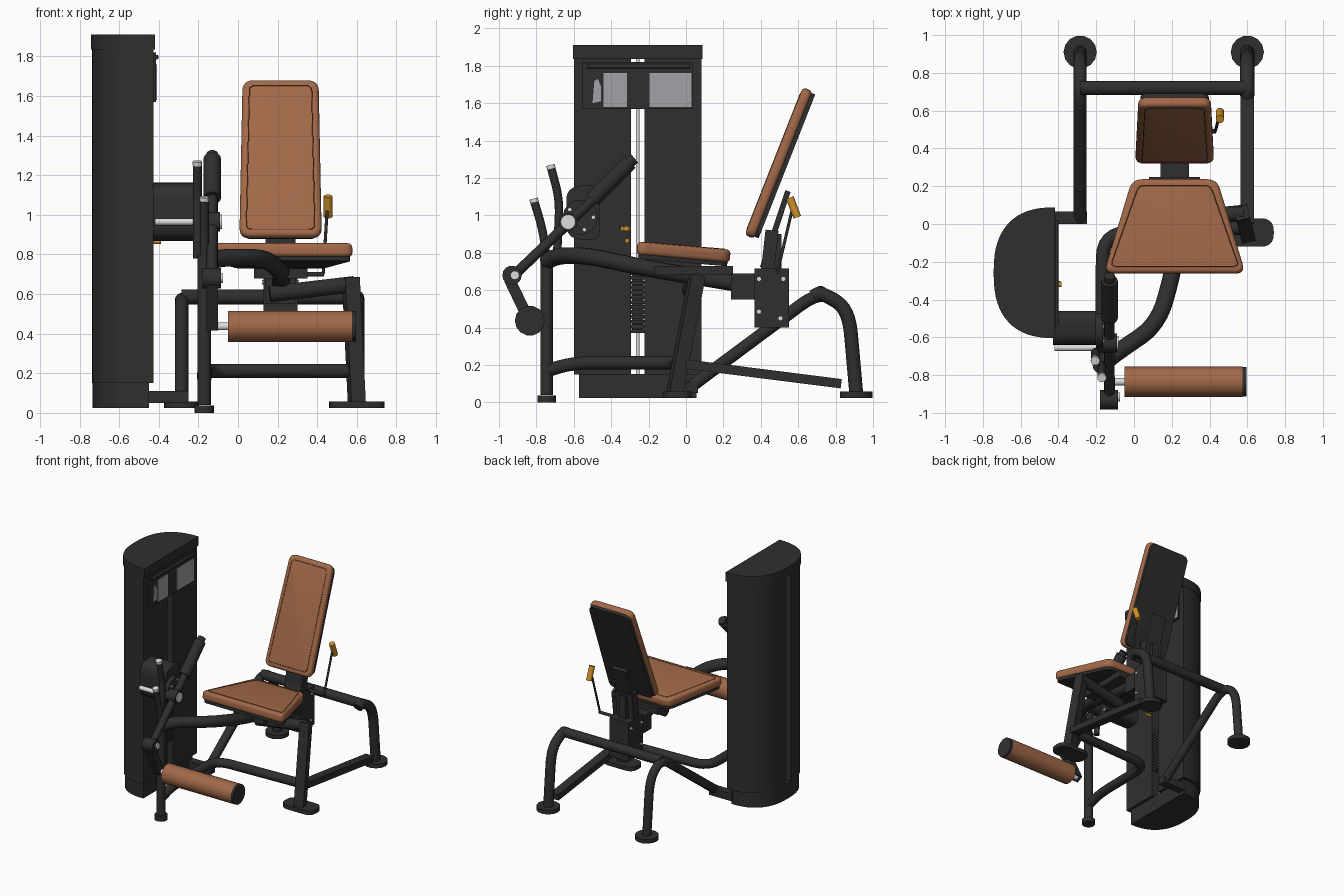
import bpy, bmesh, math
from mathutils import Vector, Matrix

if "Cube" in bpy.data.objects:
    bpy.data.objects.remove(bpy.data.objects["Cube"])


def material(name, r, g, b):
    m = bpy.data.materials.new(name)
    m.use_nodes = True
    m.diffuse_color = (r, g, b, 1)
    m.node_tree.nodes["Principled BSDF"].inputs["Base Color"].default_value = (r, g, b, 1)
    return m


BLACK = material("black_paint", .028, .028, .028)
TAN = material("tan_leather", .36, .14, .065)
SEAM = material("dark_stitching", .14, .05, .025)
CHROME = material("chrome", .72, .72, .72)
GREY = material("grey_placard", .36, .36, .39)
ORANGE = material("orange_grip", .62, .28, .02)


def finish(ob, mat):
    ob.data.materials.append(mat)
    bpy.ops.object.select_all(action='DESELECT')
    ob.select_set(True)
    bpy.context.view_layer.objects.active = ob
    bpy.ops.object.convert(target='MESH')
    bpy.ops.object.shade_smooth_by_angle(angle=math.radians(35))
    return ob


def fillet(pts, r, closed=False, n=6):
    """Round the corners of a polyline."""
    pts = [Vector(p) for p in pts]
    out = []
    for i, p in enumerate(pts):
        if not closed and i in (0, len(pts) - 1):
            out.append(p)
            continue
        a, b = pts[i - 1] - p, pts[(i + 1) % len(pts)] - p
        p0 = p + a.normalized() * min(r, a.length * .45)
        p1 = p + b.normalized() * min(r, b.length * .45)
        for k in range(n + 1):
            t = k / n
            out.append(p0 * (1 - t) ** 2 + p * 2 * t * (1 - t) + p1 * t * t)
    return out


def tube(name, pts, r, mat=BLACK, bend=.1, closed=False, matrix=None):
    cu = bpy.data.curves.new(name, 'CURVE')
    cu.dimensions = '3D'
    cu.bevel_depth, cu.bevel_resolution, cu.use_fill_caps = r, 5, True
    path = fillet(pts, bend, closed)
    sp = cu.splines.new('POLY')
    sp.points.add(len(path) - 1)
    sp.use_cyclic_u = closed
    for q, p in zip(sp.points, path):
        q.co = (*p, 1)
    ob = bpy.data.objects.new(name, cu)
    bpy.context.collection.objects.link(ob)
    if matrix:
        ob.matrix_world = matrix
    return finish(ob, mat)


def prism(name, pts, lo, hi, mat=BLACK, axis='Z', bevel=0, matrix=None):
    """Extrude a 2D outline: (x, y) along Z or (y, z) along X."""
    bm = bmesh.new()
    place = (lambda p: (p[0], p[1], lo)) if axis == 'Z' else (lambda p: (lo, p[0], p[1]))
    face = bm.faces.new([bm.verts.new(place(p)) for p in pts])
    new = bmesh.ops.extrude_face_region(bm, geom=[face])['geom']
    move = Vector((0, 0, hi - lo)) if axis == 'Z' else Vector((hi - lo, 0, 0))
    bmesh.ops.translate(bm, vec=move, verts=[v for v in new if isinstance(v, bmesh.types.BMVert)])
    bmesh.ops.recalc_face_normals(bm, faces=bm.faces)
    me = bpy.data.meshes.new(name)
    bm.to_mesh(me)
    bm.free()
    ob = bpy.data.objects.new(name, me)
    bpy.context.collection.objects.link(ob)
    if matrix:
        ob.matrix_world = matrix
    if bevel:
        mod = ob.modifiers.new("round", 'BEVEL')
        mod.width, mod.segments, mod.angle_limit = bevel, 4, math.radians(50)
    return finish(ob, mat)


def rect(a0, b0, a1, b1):
    return [(a0, b0), (a1, b0), (a1, b1), (a0, b1)]


def box(name, x, y, z, mat=BLACK, bevel=0):
    return prism(name, rect(x[0], y[0], x[1], y[1]), z[0], z[1], mat, bevel=bevel)


def beam(name, a, b, w, h, mat=BLACK):
    a, b = Vector(a), Vector(b)
    m = Matrix.Translation(a) @ (b - a).to_track_quat('Z', 'X').to_matrix().to_4x4()
    return prism(name, rect(-h / 2, -w / 2, h / 2, w / 2), 0, (b - a).length, mat, matrix=m)


# Weight tower: two rounded halves either side of an open slot
MID = -.258


def tower_arc(side, gap, ry, rx, face):
    pts = [(face, MID + side * gap)]
    t0 = math.asin((gap / ry) ** 1.25)
    for i in range(17):
        t = t0 + (math.pi / 2 - t0) * i / 16
        pts.append((face - rx * max(math.cos(t), 0) ** .8, MID + side * ry * math.sin(t) ** .8))
    return pts


for side, label in ((-1, "front"), (1, "rear")):
    prism("tower_shell_" + label, tower_arc(side, .035, .342, .31, -.427), .15, 1.84)
for name, ry, rx, face, lo, hi in (("tower_cap", .346, .325, -.418, 1.835, 1.91),
                                   ("tower_base", .315, .285, -.45, .025, .152)):
    front, rear = (tower_arc(s, 0, ry, rx, face) for s in (-1, 1))
    prism(name, front[1:] + rear[:1:-1], lo, hi)
tube("guide_rod", [(-.47, MID, .15), (-.47, MID, 1.84)], .01, CHROME)
for i in range(13):
    z = .37 + i * .026
    box("weight_plate", (-.68, -.436), (MID - .035, MID + .035), (z, z + .02))
box("weight_core", (-.67, -.45), (MID - .03, MID + .03), (.37, .69))

# Instruction panel on the tower face
box("display_panel", (-.428, -.414), (-.555, .035), (1.57, 1.82))
tube("display_rail", [(-.412, -.53, 1.797), (-.412, .02, 1.797)], .012)
for y0, y1 in ((-.44, -.315), (-.195, .03)):
    box("placard", (-.416, -.41), (y0, y1), (1.58, 1.76), GREY)
prism("placard_figure", [(-.50, 1.60), (-.455, 1.61), (-.455, 1.69), (-.47, 1.73),
                         (-.49, 1.72), (-.495, 1.66)], -.416, -.41, GREY, 'X')
tube("selector_pin", [(-.43, -.32, .93), (-.385, -.32, .93)], .014, ORANGE)
box("selector_tag", (-.427, -.40), (-.35, -.30), (.92, .94), ORANGE)
tube("lock_pin", [(-.43, -.315, .865), (-.39, -.315, .865)], .012, ORANGE)

# Rear frame: two bent legs, cross bar and lower rail
tube("rear_right_leg", [(-.285, .91, .05), (-.285, .87, .5), (-.285, .72, .6), (-.285, .02, .08)], .034, bend=.13)
tube("rear_left_leg", [(.6, .91, .05), (.6, .87, .5), (.6, .72, .59), (.6, .68, .565)], .038, bend=.13)
tube("rear_cross_bar", [(-.285, .72, .585), (.6, .72, .585)], .038)
for x in (-.285, .6):
    tube("rear_foot", [(x, .91, .025), (x, .91, .058)], .088)
beam("lower_side_rail", (.6, 0, .205), (.6, .83, .1), .07, .05)
box("tower_link", (-.46, -.25), (0, .065), (.05, .11))

# Front frame
tube("front_post", [(-.17, -.745, .04), (-.17, -.745, .8)], .034)
tube("front_post_foot", [(-.17, -.745, 0), (-.17, -.745, .038)], .05)
tube("lower_rail", [(-.17, -.745, .17), (-.17, -.6, .212), (-.165, -.05, .212), (.6, -.02, .212)], .036, bend=.13)
tube("seat_support_tube", [(-.17, -.745, .755), (-.09, -.68, .785), (.13, -.53, .785),
                           (.22, -.2, .715), (.215, .28, .635)], .045, bend=.14)
beam("left_leg", (.57, .06, .68), (.6, -.06, .05), .075, .075)
prism("left_leg_foot", fillet([(*p, 0) for p in rect(.46, -.12, .74, .03)], .07, True), .025, .058)
tube("left_leg_arm", [(.16, .02, .6), (.585, .06, .65)], .042)
box("seat_carriage", (.08, .35), (-.17, .25), (.68, .73))

# Seat and backrest cushions
SEAT = Matrix.Translation((.215, -.013, .803)) @ Matrix.Rotation(-.085, 4, 'X')
BACK = Matrix.Translation((.215, .495, 1.28)) @ Matrix.Rotation(math.radians(68.5), 4, 'X')


def trapezoid(front, rear, half, inset=0, z=0):
    return [(-front + inset, -half + inset, z), (front - inset, -half + inset, z),
            (rear - inset, half - inset, z), (-rear + inset, half - inset, z)]


for name, m, front, rear, half, thick in (("seat", SEAT, .375, .225, .25, .07),
                                          ("backrest", BACK, .208, .192, .425, .056)):
    h = thick / 2
    prism(name + "_cushion", fillet(trapezoid(front, rear, half), .055, True),
          -h, h, TAN, bevel=.022, matrix=m)
    tube(name + "_stitching", trapezoid(front, rear, half, .035, h), .0025, SEAM, .03, True, m)
    prism(name + "_backing", fillet(trapezoid(front, rear, half, .012), .05, True),
          -h - .02, -h + .004, matrix=m)

# Backrest bracket, post and adjuster
box("bracket_beam", (.14, .29), (.24, .38), (.55, .69))
box("bracket_plates", (.13, .30), (.365, .55), (.40, .715))
for y, z in ((.39, .66), (.52, .66), (.39, .485), (.505, .45)):
    tube("bracket_bolt", [(.12, y, z), (.308, y, z)], .011, CHROME)
beam("backrest_post", (.215, .43, .65), (.215, .46, .92), .15, .07)
beam("backrest_spine", (.215, .41, .72), (.215, .545, 1.13), .13, .03)
beam("backrest_strut", (.215, .47, .7), (.215, .47, .9), .08, .06)
tube("adjuster_rod", [(.43, .49, .70), (.45, .565, 1.02)], .008)
tube("adjuster_grip", [(.455, .595, .99), (.455, .555, 1.095)], .022, ORANGE)
tube("adjuster_shaft", [(.29, .49, .70), (.435, .49, .70)], .012)

# Pivot housing and cam
prism("pivot_housing", fillet([(-.64, .88, 0), (-.46, .86, 0), (-.46, 1.17, 0), (-.64, 1.15, 0)], .07, True),
      -.43, -.2, axis='X')
tube("cam_disc", [(-.2, -.565, .99), (-.165, -.565, .99)], .095)
for i in range(5):
    a = math.tau * i / 5
    y, z = -.565 + .07 * math.cos(a), .99 + .07 * math.sin(a)
    tube("cam_hole", [(-.17, y, z), (-.16, y, z)], .009, CHROME)
tube("pivot_axle", [(-.42, -.655, .965), (-.15, -.655, .965)], .018, CHROME)
tube("pivot_hub", [(-.2, -.63, .965), (-.09, -.63, .965)], .05)
tube("pivot_cap", [(-.1, -.63, .965), (-.082, -.63, .965)], .038, CHROME)

# Swinging lever with counterweight and shin roller
tube("lever_arm", [(-.13, -.48, 1.1), (-.13, -.92, .68)], .028)
tube("counterweight", [(-.13, -.3, 1.285), (-.13, -.5, 1.085)], .044)
tube("counterweight_end", [(-.13, -.275, 1.305), (-.13, -.31, 1.275)], .03)
tube("lever_joint", [(-.18, -.93, .68), (-.085, -.93, .68)], .052)
tube("lever_joint_cap", [(-.09, -.915, .68), (-.075, -.915, .68)], .024, CHROME)
beam("roller_arm", (-.13, -.945, .66), (-.13, -.835, .43), .06, .06)
tube("roller_axle", [(-.13, -.835, .437), (-.04, -.835, .437)], .02, CHROME)
tube("shin_roller", [(-.05, -.835, .437), (.575, -.835, .437)], .08, TAN)
tube("roller_end_cap", [(.57, -.835, .437), (.595, -.835, .437)], .079)

# Hand grips
for x, pts in ((-.205, [(-.72, 1.25), (-.675, 1.08), (-.69, .78)]),
               (-.17, [(-.81, 1.07), (-.765, .92), (-.745, .76)])):
    tube("hand_grip", [(x, y, z) for y, z in pts], .023)
    (y, z), tip = pts[0], .02
    tube("grip_tip", [(x, y, z), (x, y - tip / 4, z + tip)], .024, CHROME)
